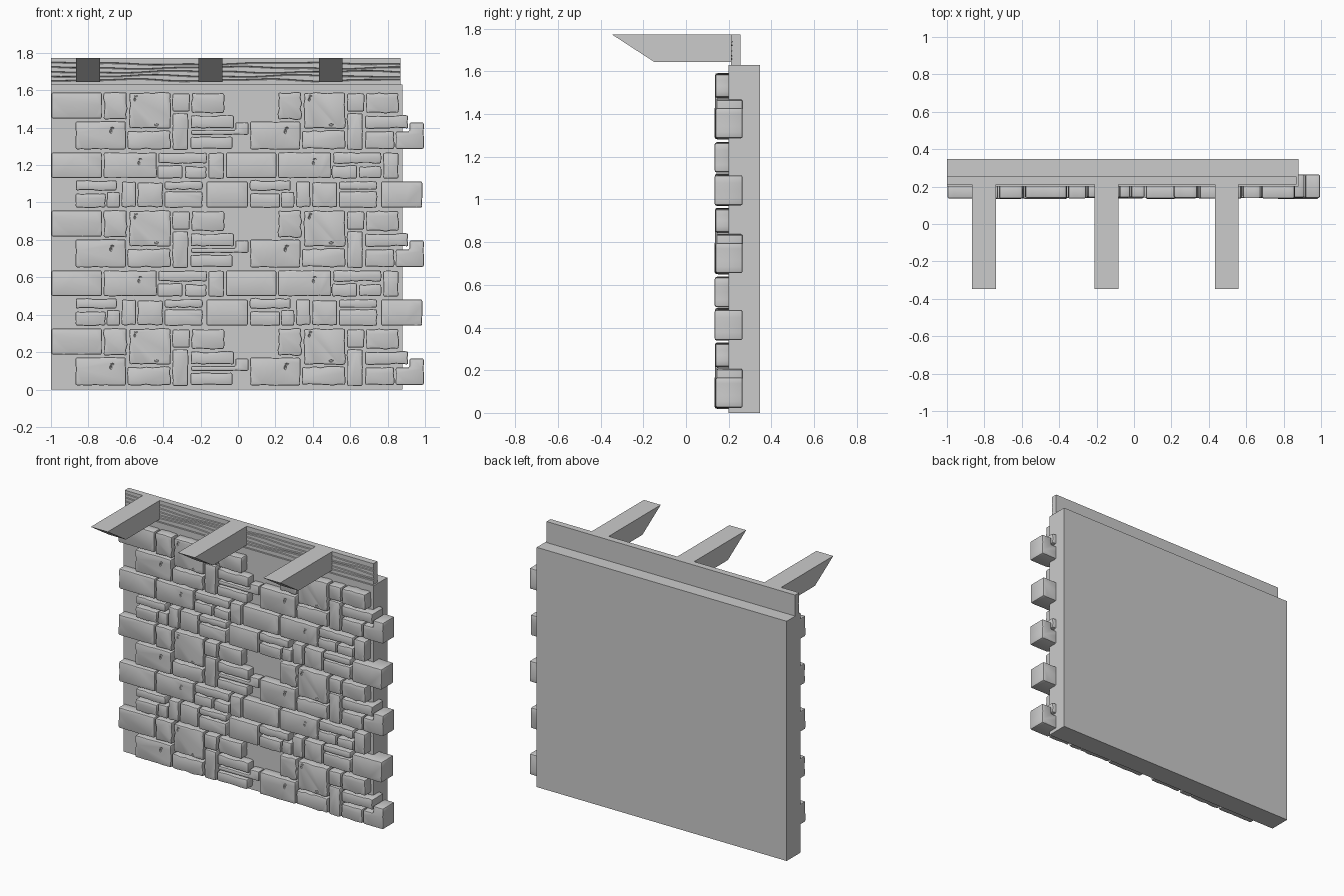
import bpy, bmesh, random
from math import sin, ceil
from mathutils import Vector, Matrix

if "Cube" in bpy.data.objects:
    bpy.data.objects.remove(bpy.data.objects["Cube"])

random.seed(4)
PERIOD_X, PERIOD_Z = 0.933, 0.631
FRONT, BACK, WRAP = 0.14, 0.21, 0.265


def finish(name, bm):
    bmesh.ops.recalc_face_normals(bm, faces=bm.faces)
    me = bpy.data.meshes.new(name)
    bm.to_mesh(me)
    bm.free()
    ob = bpy.data.objects.new(name, me)
    bpy.context.collection.objects.link(ob)
    return ob


def prism(bm, outline, vec):
    """Extrude a closed outline of 3D points along vec."""
    a = [bm.verts.new(p) for p in outline]
    b = [bm.verts.new(Vector(p) + Vector(vec)) for p in outline]
    bm.faces.new(a)
    bm.faces.new(b[::-1])
    for i in range(len(a)):
        j = (i + 1) % len(a)
        bm.faces.new((a[i], b[i], b[j], a[j]))


def box(name, x0, x1, y0, y1, z0, z1):
    bm = bmesh.new()
    prism(bm, [(x0, y0, z0), (x1, y0, z0), (x1, y0, z1), (x0, y0, z1)], (0, y1 - y0, 0))
    return finish(name, bm)


def stone(bm, corners, wobble, depth):
    """Rounded stone with slightly uneven edges."""
    pts = []
    for i, p in enumerate(corners):
        p, q = Vector(p), Vector(corners[(i + 1) % len(corners)])
        d = q - p
        n = max(1, ceil(d.length / 0.035))
        side = Vector((-d.y, d.x)).normalized()
        for k in range(n):
            w = random.uniform(-wobble, wobble) if k else 0
            pts.append(p + d * k / n + side * w)
    y = FRONT + random.uniform(-0.006, 0.003)
    tmp = bmesh.new()
    prism(tmp, [(p.x, y, p.y) for p in pts], (0, depth - y, 0))
    bmesh.ops.recalc_face_normals(tmp, faces=tmp.faces)
    edges = [e for e in tmp.edges if e.calc_face_angle(0) > 0.8]
    bmesh.ops.bevel(tmp, geom=edges, offset=0.008, segments=2, profile=0.5,
                    affect='EDGES', clamp_overlap=True)
    me = bpy.data.meshes.new("tmp")
    tmp.to_mesh(me)
    tmp.free()
    bm.from_mesh(me)
    bpy.data.meshes.remove(me)


def rect(x0, x1, z0, z1):
    return [(x0, z0), (x1, z0), (x1, z1), (x0, z1)]


def notched(x0, x1, z0, z1, nx, nz):
    return [(x0, z0), (x1, z0), (x1, z1), (nx, z1), (nx, nz), (x0, nz)]


# stones of one repeat: x0, x1, z0, z1, edge wobble
TALL = [(-.997, -.728, .187, .326, .001), (-.718, -.595, .182, .326, .005),
        (-.58, -.36, .134, .324, .004), (-.35, -.258, .225, .321, .002),
        (-.247, -.075, .217, .323, .004), (-.868, -.6, .022, .171, .002),
        (-.59, -.36, .025, .121, .005), (-.35, -.267, .02, .214, .002),
        (-.253, -.022, .134, .203, .005)]
LOW = [(-.997, -.728, .5, .636, .001), (-.718, -.435, .5, .636, .002),
       (-.425, -.168, .578, .636, .004), (-.43, -.297, .497, .567, .004),
       (-.285, -.168, .5, .562, .004), (-.157, -.075, .497, .634, .002),
       (-.868, -.65, .433, .487, .004), (-.868, -.708, .342, .417, .003),
       (-.702, -.633, .342, .425, .003), (-.622, -.547, .345, .481, .003),
       (-.537, -.403, .345, .476, .003), (-.392, -.19, .439, .481, .004),
       (-.392, -.19, .342, .428, .002), (-.168, .052, .342, .481, .001)]


def course(name, stones, wrap_index, pits):
    bm = bmesh.new()
    for k in range(2):
        dx = k * PERIOD_X
        for i, (x0, x1, z0, z1, w) in enumerate(stones):
            stone(bm, rect(x0 + dx, x1 + dx, z0, z1), w,
                  WRAP if k and i == wrap_index else BACK)
    if stones is TALL:
        # stepped filler stones and the corner stone
        stone(bm, rect(-.253, -.03, .025, .09), .003, BACK)
        stone(bm, notched(-.25, .056, .1, .166, -.014, .126), .001, BACK)
        stone(bm, rect(.68, .835, .025, .118), .003, BACK)
        stone(bm, notched(.843, .993, .025, .166, .917, .118), .001, WRAP)
    ob = finish(name, bm)
    # small chipped pits in the stone faces
    cut = bmesh.new()
    for x, z, sx, sz in pits:
        for k in range(2):
            bmesh.ops.create_icosphere(cut, subdivisions=1, radius=1, matrix=(
                Matrix.Translation((x + k * PERIOD_X, FRONT - .003, z)) @
                Matrix.Diagonal((sx, .009, sz, 1))))
    cutter = finish("pit_cutter", cut)
    cutter.hide_render = True
    mod = ob.modifiers.new("pits", 'BOOLEAN')
    mod.operation, mod.solver, mod.object = 'DIFFERENCE', 'EXACT', cutter
    bpy.context.view_layer.objects.active = ob
    bpy.ops.object.modifier_apply(modifier=mod.name)
    bpy.data.objects.remove(cutter)
    return ob


tall = course("stone_course_tall", TALL, 8,
              [(-.68, .118, .008, .014), (-.672, .136, .012, .006),
               (-.552, .289, .007, .012), (-.545, .307, .01, .005),
               (-.435, .153, .014, .008)])
low = course("stone_course_low", LOW, 13,
             [(-.53, .58, .008, .013), (-.522, .6, .011, .006)])
courses = [tall, low]
for src, repeats in ((tall, 2), (low, 1)):
    for r in range(1, repeats + 1):
        c = src.copy()
        c.location.z = r * PERIOD_Z
        bpy.context.collection.objects.link(c)
        courses.append(c)
bpy.ops.object.select_all(action='DESELECT')
for o in (tall, low):
    o.select_set(True)
bpy.context.view_layer.objects.active = tall
bpy.ops.object.shade_smooth_by_angle()

# wall slab behind the stones
box("wall_slab", -1.0, .88, .2, .347, 0, 1.63)

# timber board with wavy grain grooves carved in its front
bm = bmesh.new()
N, prev, first = 36, None, None
for s in range(N + 1):
    x = -1 + 1.87 * s / N
    prof = [(.255, 1.63), (.255, 1.773), (.212, 1.773)]
    for g in range(5):
        z = 1.742 - g * .022 + .005 * sin(x * (5 + g) + g * 1.7) + .002 * sin(x * 17 + g)
        prof += [(.212, z + .003), (.218, z), (.212, z - .003)]
    prof.append((.212, 1.63))
    ring = [bm.verts.new((x, y, z)) for y, z in prof]
    if prev:
        for i in range(len(ring)):
            j = (i + 1) % len(ring)
            bm.faces.new((prev[i], prev[j], ring[j], ring[i]))
    else:
        bm.faces.new(ring)
    prev = ring
bm.faces.new(prev[::-1])
finish("timber_board", bm)

# projecting joists with slanted ends
for n, x in enumerate((-.865, -.21, .433)):
    bm = bmesh.new()
    prism(bm, [(x, -.347, 1.773), (x, -.15, 1.645), (x, .22, 1.645), (x, .22, 1.773)],
          (.127, 0, 0))
    finish(f"joist_{n + 1}", bm)
